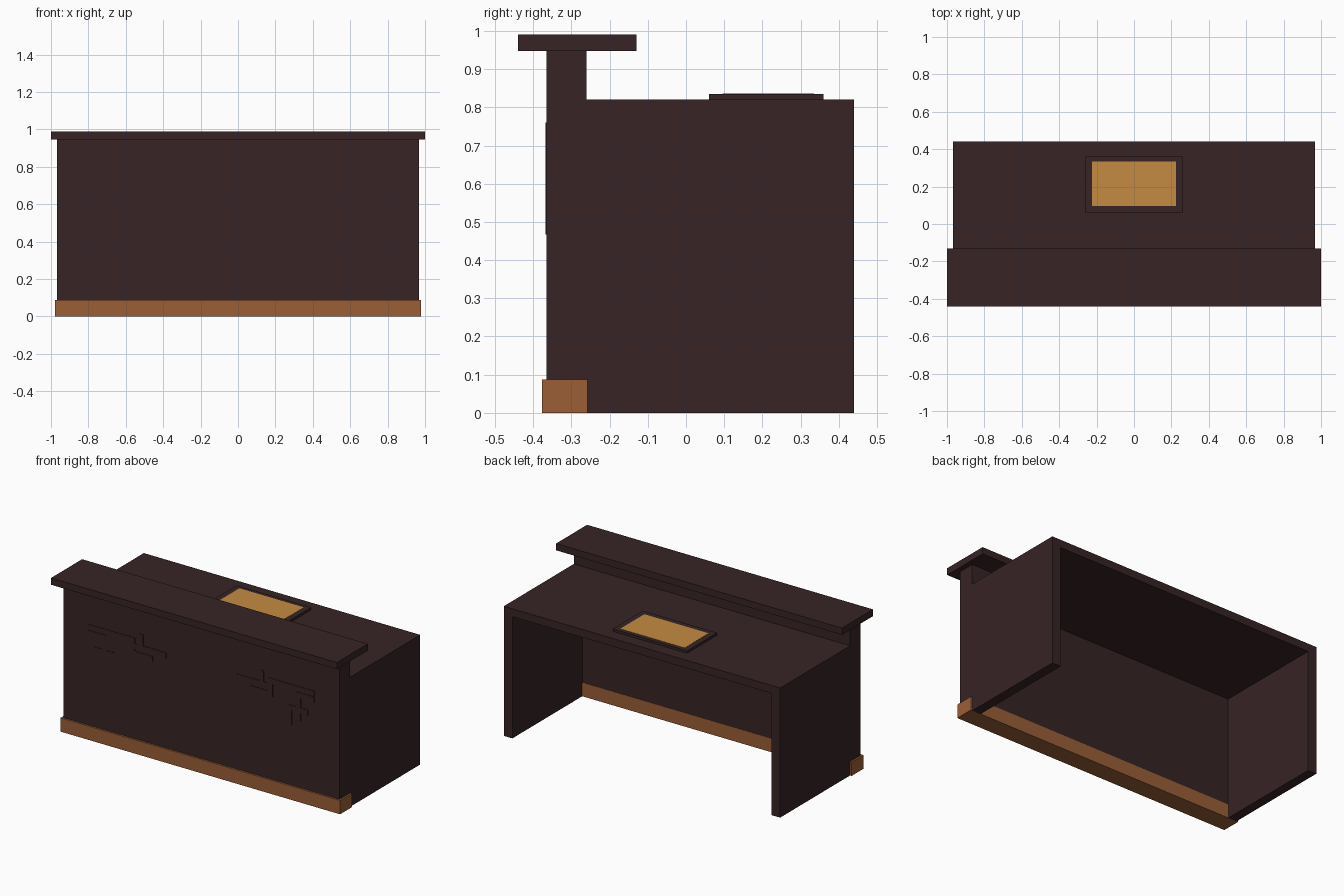
import bpy, bmesh

if "Cube" in bpy.data.objects:
    bpy.data.objects.remove(bpy.data.objects["Cube"])


def material(name, rgb):
    m = bpy.data.materials.new(name)
    m.diffuse_color = (*rgb, 1)
    m.use_nodes = True
    m.node_tree.nodes["Principled BSDF"].inputs["Base Color"].default_value = m.diffuse_color
    return m


DARK = material("dark wood", (0.038, 0.017, 0.018))
BROWN = material("brown trim", (0.32, 0.113, 0.037))
TAN = material("tan leather", (0.56, 0.26, 0.056))


def finish(name, bm, mat):
    bmesh.ops.recalc_face_normals(bm, faces=bm.faces)
    me = bpy.data.meshes.new(name)
    bm.to_mesh(me)
    bm.free()
    me.materials.append(mat)
    ob = bpy.data.objects.new(name, me)
    bpy.context.collection.objects.link(ob)
    return ob


def add_box(bm, x, y, z):
    vs = bmesh.ops.create_cube(bm, size=1)["verts"]
    for v in vs:
        for i, (a, b) in enumerate((x, y, z)):
            v.co[i] = a if v.co[i] < 0 else b


def box(name, x, y, z, mat):
    bm = bmesh.new()
    add_box(bm, x, y, z)
    return finish(name, bm, mat)


W = 0.967  # half width of the desk body

# Desk: inverted U profile (top and two side panels) extruded front to back
profile = [(-W, 0), (-W, 0.82), (W, 0.82), (W, 0),
           (W - 0.06, 0), (W - 0.06, 0.77), (0.06 - W, 0.77), (0.06 - W, 0)]
bm = bmesh.new()
face = bm.faces.new([bm.verts.new((x, -0.26, z)) for x, z in profile])
ext = bmesh.ops.extrude_face_region(bm, geom=[face])["geom"]
bmesh.ops.translate(bm, vec=(0, 0.70, 0),
                    verts=[g for g in ext if isinstance(g, bmesh.types.BMVert)])
finish("desk_body", bm, DARK)

# Tall front panel, overhanging counter and skirting
box("front_panel", (-W, W), (-0.365, -0.26), (0.02, 0.947), DARK)
box("counter_top", (-1, 1), (-0.44, -0.13), (0.947, 0.99), DARK)
box("skirting", (-0.978, 0.978), (-0.377, -0.258), (0, 0.087), BROWN)

# Desk pad: frame with a coloured inset on top
pad = box("desk_pad", (-0.26, 0.26), (0.06, 0.36), (0.82, 0.835), DARK)
box("desk_pad_inset", (-0.225, 0.225), (0.095, 0.335), (0.83, 0.836), TAN)

# Fretwork strips on the front, mirrored left to right: (x0, x1, z0, z1)
strips = [
    (0.465, 0.79, 0.69, 0.725), (0.465, 0.50, 0.61, 0.725),
    (0.34, 0.50, 0.61, 0.642), (0.245, 0.465, 0.656, 0.69),
    (0.407, 0.437, 0.656, 0.76), (0.66, 0.79, 0.653, 0.688),
    (0.66, 0.695, 0.51, 0.688), (0.60, 0.745, 0.56, 0.593),
    (0.60, 0.632, 0.467, 0.593),
]
bm = bmesh.new()
for s in (-1, 1):
    for x0, x1, z0, z1 in strips:
        add_box(bm, sorted((s * x0, s * x1)), (-0.368, -0.36), (z0, z1))
finish("front_fretwork", bm, DARK)
